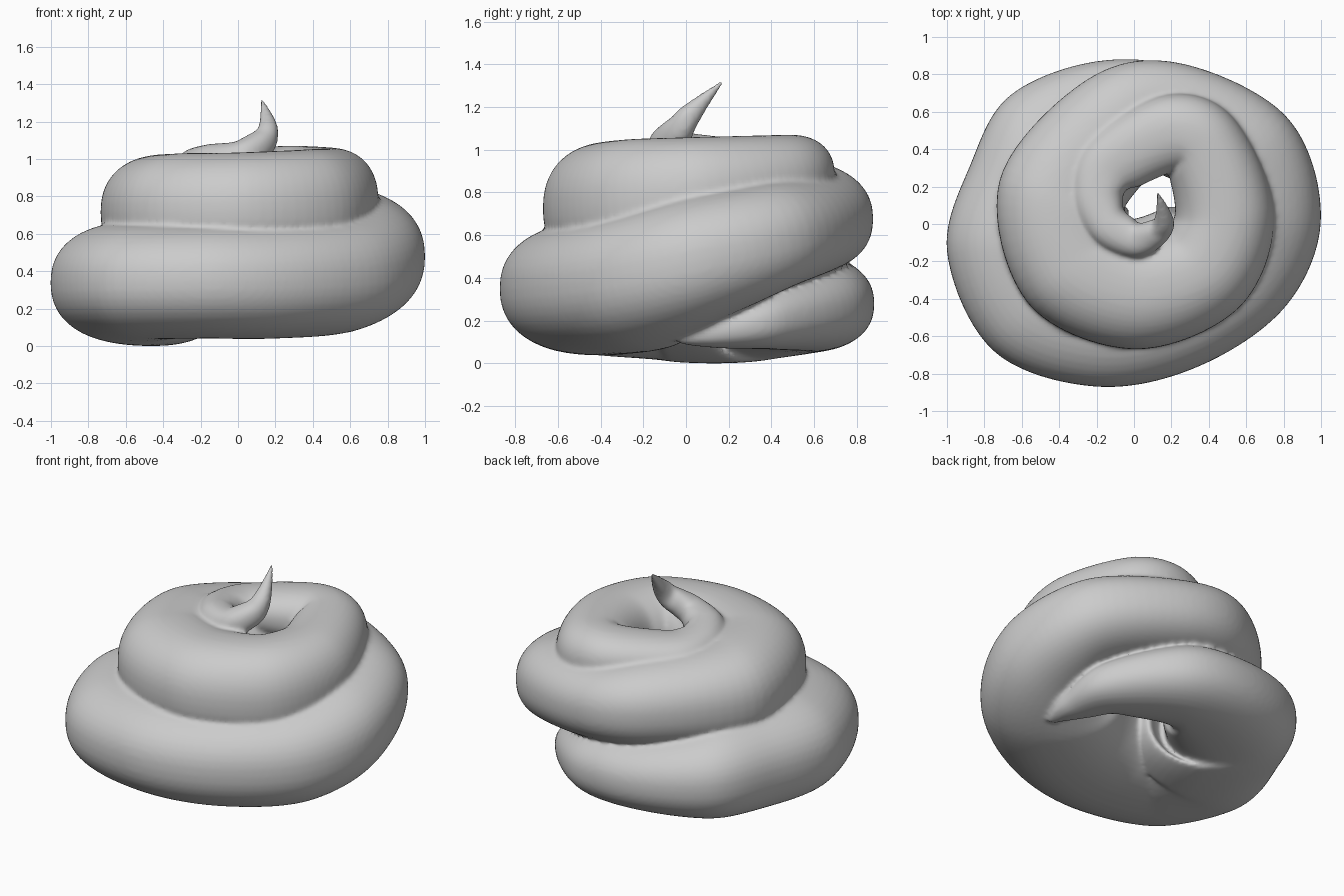
import bpy, bmesh, math
from mathutils import Vector

if "Cube" in bpy.data.objects:
    bpy.data.objects.remove(bpy.data.objects["Cube"])

# Coil keys from tail to tip: outer edge x, y, centre z, half width, half height
KEYS = [
    (0.64, -0.04, 0.13, 0.03, 0.03), (0.67, 0.15, 0.16, 0.11, 0.08),
    (0.62, 0.46, 0.215, 0.19, 0.14), (0.25, 0.82, 0.275, 0.30, 0.21),
    (-0.20, 0.87, 0.295, 0.36, 0.24), (-0.66, 0.69, 0.32, 0.41, 0.29),
    (-0.87, 0.33, 0.335, 0.45, 0.325), (-1.00, -0.15, 0.35, 0.46, 0.325),
    (-0.75, -0.68, 0.355, 0.45, 0.31), (-0.20, -0.87, 0.36, 0.45, 0.31),
    (0.35, -0.76, 0.365, 0.43, 0.315), (0.82, -0.43, 0.40, 0.41, 0.32),
    (1.00, 0.05, 0.49, 0.38, 0.305), (0.81, 0.58, 0.60, 0.33, 0.26),
    (0.22, 0.865, 0.675, 0.30, 0.235), (-0.27, 0.76, 0.71, 0.31, 0.26),
    (-0.72, 0.23, 0.725, 0.34, 0.30), (-0.57, -0.42, 0.73, 0.34, 0.31),
    (0.00, -0.67, 0.735, 0.33, 0.31), (0.56, -0.45, 0.75, 0.29, 0.31),
    (0.75, 0.05, 0.79, 0.27, 0.28), (0.53, 0.57, 0.86, 0.23, 0.22),
    (0.17, 0.69, 0.90, 0.21, 0.18), (-0.25, 0.44, 0.93, 0.18, 0.13),
    (-0.34, 0.15, 0.95, 0.15, 0.12), (-0.22, -0.09, 0.98, 0.12, 0.11),
    (0.00, -0.18, 1.015, 0.10, 0.09), (0.15, -0.115, 1.07, 0.08, 0.08),
    (0.215, 0.01, 1.15, 0.06, 0.06), (0.13, 0.18, 1.335, 0.006, 0.006),
]
STEPS, SIDES = 10, 48


def spline(i, t):
    """Catmull-Rom value of all five channels between key i and i + 1."""
    n = len(KEYS) - 1
    a, b, c, d = (KEYS[min(max(k, 0), n)] for k in range(i - 1, i + 3))
    return [0.5 * (2 * q + (r - p) * t + (2 * p - 5 * q + 4 * r - s) * t * t
                   + (3 * q - p - 3 * r + s) * t ** 3)
            for p, q, r, s in zip(a, b, c, d)]


def squarish(v):
    """Push a sine or cosine outward for a slightly boxy oval."""
    return math.copysign(abs(v) ** 0.88, v)


samples = [spline(i, k / STEPS) for i in range(len(KEYS) - 1) for k in range(STEPS)]
samples.append(list(KEYS[-1]))

# Sweep an oval section along the coil
bm = bmesh.new()
rings = []
for i, (x, y, z, hw, hh) in enumerate(samples):
    lo, hi = samples[max(i - 5, 0)], samples[min(i + 5, len(samples) - 1)]
    tangent = (Vector(hi[:3]) - Vector(lo[:3])).normalized()
    side = tangent.cross(Vector((0, 0, 1))).normalized()
    up = side.cross(tangent)
    centre = Vector((x, y, z)) - side * hw
    ring = []
    for k in range(SIDES):
        a = math.tau * k / SIDES
        ring.append(bm.verts.new(centre + side * hw * squarish(math.cos(a))
                                 + up * hh * squarish(math.sin(a))))
    rings.append(ring)
for r, s in zip(rings, rings[1:]):
    for k in range(SIDES):
        j = (k + 1) % SIDES
        bm.faces.new((r[k], r[j], s[j], s[k]))
bm.faces.new(rings[0])
bm.faces.new(rings[-1])
bmesh.ops.recalc_face_normals(bm, faces=bm.faces)

# Rest the coil on the ground
low = min(v.co.z for v in bm.verts)
bmesh.ops.translate(bm, verts=bm.verts, vec=(0, 0, -low))
for f in bm.faces:
    f.smooth = True
mesh = bpy.data.meshes.new("swirl_coil")
bm.to_mesh(mesh)
bm.free()
coil = bpy.data.objects.new("swirl_coil", mesh)
bpy.context.collection.objects.link(coil)

# Fuse the touching turns into one soft skin
fuse = coil.modifiers.new("fuse", 'REMESH')
fuse.mode = 'VOXEL'
fuse.voxel_size = 0.014
fuse.use_smooth_shade = True
soften = coil.modifiers.new("soften", 'SMOOTH')
soften.factor = 0.5
soften.iterations = 6
